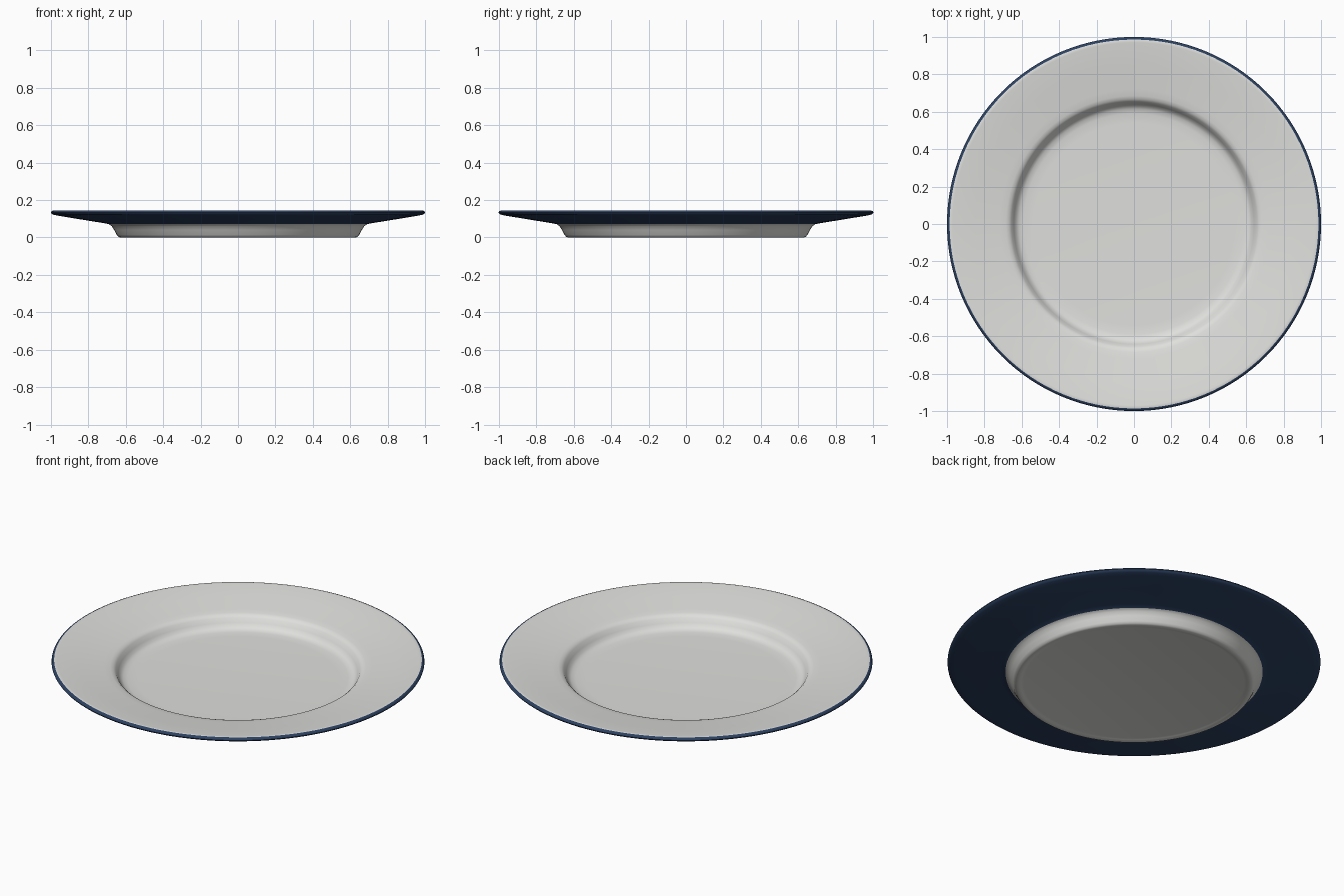
import bpy, bmesh, math
from mathutils import Vector

cube = bpy.data.objects.get("Cube")
if cube:
    bpy.data.objects.remove(cube, do_unlink=True)


def make_material(name, colour):
    mat = bpy.data.materials.new(name)
    mat.use_nodes = True
    mat.diffuse_color = (*colour, 1)
    bsdf = next(n for n in mat.node_tree.nodes if n.type == 'BSDF_PRINCIPLED')
    bsdf.inputs["Base Color"].default_value = (*colour, 1)
    bsdf.inputs["Roughness"].default_value = 0.5
    return mat


# Cross-section (radius, height) from the underside centre, round the rim, to the well centre
underside = [(0, .006), (.59, .006), (.605, .003), (.615, 0), (.63, 0), (.64, .004),
             (.648, .014), (.662, .04), (.675, .06), (.69, .071), (.72, .077), (.85, .098)]
rim_edge = [(.96, .116), (.985, .121), (.996, .126), (1, .133), (.997, .14), (.986, .145)]
upper = [(.97, .144), (.85, .127), (.72, .109), (.685, .104), (.668, .099), (.655, .088),
         (.642, .065), (.63, .048), (.615, .038), (.59, .033), (.54, .031), (0, .03)]
profile = underside + rim_edge + upper

# Lathe the cross-section into the plate
bm = bmesh.new()
verts = [bm.verts.new((r, 0, z)) for r, z in profile]
edges = [bm.edges.new(pair) for pair in zip(verts, verts[1:])]
bmesh.ops.spin(bm, geom=verts + edges, cent=(0, 0, 0), axis=(0, 0, 1),
               angle=math.tau, steps=128, use_duplicate=False)
bmesh.ops.remove_doubles(bm, verts=bm.verts[:], dist=1e-4)
bmesh.ops.recalc_face_normals(bm, faces=bm.faces[:])

# Blue enamel covers the rim edge and the underside of the rim
for face in bm.faces:
    centre = face.calc_center_median()
    radius = Vector((centre.x, centre.y)).length
    face.material_index = int(radius > .985 or (radius > .69 and face.normal.z < 0))

mesh = bpy.data.meshes.new("plate")
bm.to_mesh(mesh)
bm.free()
mesh.materials.append(make_material("white enamel", (.74, .74, .72)))
mesh.materials.append(make_material("navy enamel", (.024, .052, .12)))
plate = bpy.data.objects.new("plate", mesh)
bpy.context.collection.objects.link(plate)

# Smooth shading
bpy.ops.object.select_all(action='DESELECT')
plate.select_set(True)
bpy.context.view_layer.objects.active = plate
bpy.ops.object.shade_smooth_by_angle(angle=math.radians(50))
